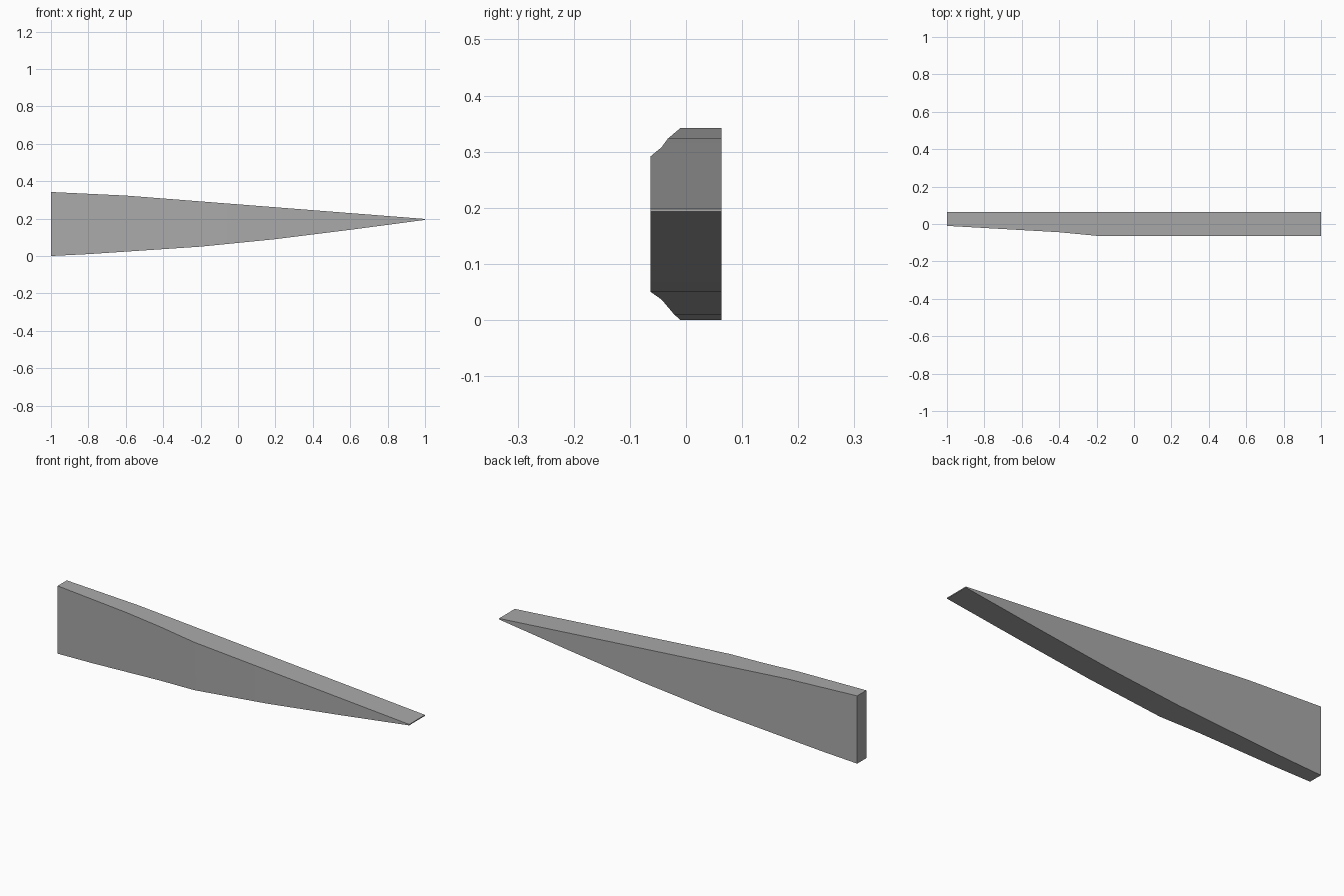
import bpy
import bmesh

cube = bpy.data.objects.get("Cube")
if cube:
    bpy.data.objects.remove(cube, do_unlink=True)

# Plain grey material
grey = bpy.data.materials.new("plain_grey")
grey.use_nodes = True
colour = (0.4, 0.4, 0.4, 1)
grey.diffuse_color = colour
grey.node_tree.nodes["Principled BSDF"].inputs["Base Color"].default_value = colour

# Outlines along the length: upper edge, lower edge and front face
UPPER = [(-1, 0.342), (-0.6, 0.323), (1, 0.198)]
LOWER = [(-1, 0), (-0.8, 0.01), (-0.2, 0.05), (0.2, 0.09), (0.6, 0.14), (1, 0.193)]
FRONT = [(-1, -0.01), (-0.45, -0.041), (-0.4, -0.044), (-0.2, -0.063), (1, -0.063)]
BACK = 0.063


def along(profile, x):
    """Height or depth of a profile at x."""
    for (x0, v0), (x1, v1) in zip(profile, profile[1:]):
        if x <= x1:
            return v0 + (v1 - v0) * (x - x0) / (x1 - x0)


# Tapered blade, lofted through one rectangle per profile point
stations = sorted({p[0] for p in UPPER + LOWER + FRONT})
bm = bmesh.new()
rings = []
for x in stations:
    low, high, front = (along(p, x) for p in (LOWER, UPPER, FRONT))
    corners = [(front, low), (BACK, low), (BACK, high), (front, high)]
    rings.append([bm.verts.new((x, y, z)) for y, z in corners])
for a, b in zip(rings, rings[1:]):
    for i in range(4):
        j = (i + 1) % 4
        bm.faces.new((a[i], a[j], b[j], b[i]))
bm.faces.new(rings[0])
bm.faces.new(rings[-1])
bmesh.ops.recalc_face_normals(bm, faces=bm.faces)

mesh = bpy.data.meshes.new("tapered_blade")
bm.to_mesh(mesh)
bm.free()
mesh.materials.append(grey)
blade = bpy.data.objects.new("tapered_blade", mesh)
bpy.context.collection.objects.link(blade)

# Soft shading over the shallow bends, crisp long edges
bpy.ops.object.select_all(action="DESELECT")
blade.select_set(True)
bpy.context.view_layer.objects.active = blade
bpy.ops.object.shade_smooth_by_angle(angle=0.52)
